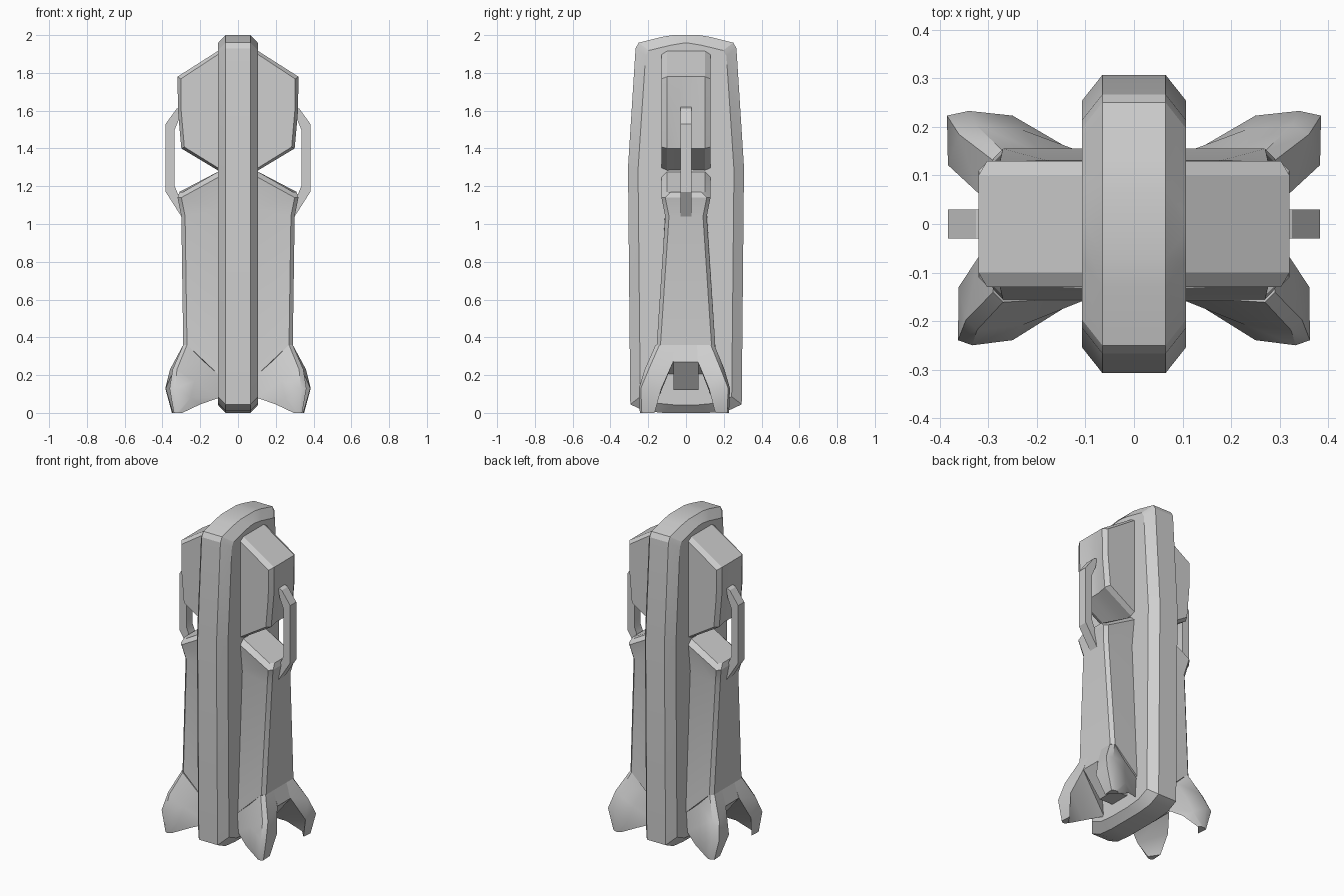
import bpy, bmesh, math

if "Cube" in bpy.data.objects:
    bpy.data.objects.remove(bpy.data.objects["Cube"], do_unlink=True)

grey = bpy.data.materials.new("plain grey")
grey.use_nodes = True
grey.diffuse_color = (0.62, 0.62, 0.62, 1)
grey.node_tree.nodes["Principled BSDF"].inputs["Base Color"].default_value = grey.diffuse_color


def loft(name, rings, mirror=True, angle=25):
    """Skin a list of equal-length point rings and cap both ends."""
    bm = bmesh.new()
    loops = [[bm.verts.new(point) for point in ring] for ring in rings]
    count = len(loops[0])
    for a, b in zip(loops, loops[1:]):
        for i in range(count):
            j = (i + 1) % count
            bm.faces.new((a[i], a[j], b[j], b[i]))
    bm.faces.new(loops[0][::-1])
    bm.faces.new(loops[-1])
    bmesh.ops.recalc_face_normals(bm, faces=bm.faces)
    mesh = bpy.data.meshes.new(name)
    bm.to_mesh(mesh)
    bm.free()
    mesh.materials.append(grey)
    ob = bpy.data.objects.new(name, mesh)
    bpy.context.collection.objects.link(ob)
    if mirror:
        ob.modifiers.new("Mirror", 'MIRROR')
    bpy.ops.object.select_all(action='DESELECT')
    ob.select_set(True)
    bpy.context.view_layer.objects.active = ob
    bpy.ops.object.shade_smooth_by_angle(angle=math.radians(angle))


def side_slices(slices):
    """Place front-view outlines at the given depths."""
    return [[(x, y, z) for x, z in outline] for y, outline in slices]


# Central slab: the rim outline is inset to make its chamfered sides
half = [(0.12, 0), (0.22, 0.01), (0.295, 0.045), (0.307, 1.3),
        (0.267, 1.93), (0.25, 1.96), (0.13, 1.99), (0.07, 2)]
rim = half + [(-y, z) for y, z in reversed(half)]
side = [(y - math.copysign(0.053, y), 1 + (z - 1) * 0.957) for y, z in rim]
slab_x, rim_x = 0.107, 0.065
loft("central_slab", [[(x, y, z) for y, z in outline] for x, outline in
                      ((-slab_x, side), (-rim_x, rim), (rim_x, rim), (slab_x, side))], mirror=False)

# Upper pods: chamfered front and back, shallow channel behind the handle
root = 0.1
pod = [(root, 1.92), (0.32, 1.78), (0.318, 1.6), (0.3, 1.4), (root, 1.28)]
chamfer = [(root + (x - root) * 0.92, 1.55 + (z - 1.55) * 0.95) for x, z in pod]
channel = [(x * 0.95 if z < 1.7 else x, z) for x, z in pod]
loft("upper_pod", side_slices([(-0.13, chamfer), (-0.1, pod), (-0.03, channel),
                               (0.03, channel), (0.1, pod), (0.13, chamfer)]))


# Side legs: tapered, bevelled corners, sloping shoulder with a chamfer
def leg_ring(width, outer_x, inner_z, outer_z):
    bevel = 0.02
    edge = [(root, width, inner_z), (outer_x - bevel, width, outer_z),
            (outer_x, width - bevel, outer_z)]
    return edge + [(x, -y, z) for x, y, z in reversed(edge)]


loft("side_leg", [leg_ring(0.1, 0.31, 1.28, 1.17), leg_ring(0.13, 0.32, 1.25, 1.14),
                  leg_ring(0.11, 0.3, 1.08, 1.04), leg_ring(0.155, 0.29, 0.2, 0.36)])

# Loop handles joining each pod to its leg
handle = [(0.3, 1.62), (0.325, 1.61), (0.383, 1.53), (0.383, 1.17), (0.3, 1.04),
          (0.28, 1.1), (0.31, 1.14), (0.335, 1.2), (0.335, 1.5), (0.31, 1.56)]
loft("side_handle", side_slices([(-0.03, handle), (0.03, handle)]))

# Flared claw feet: each ring runs from the slab, round the outside, to the gap
claw = [[(root, 0.15, 0.2), (0.19, 0.15, 0.28), (0.27, 0.155, 0.36), (0.29, 0.135, 0.36), (0.29, 0.06, 0.36)],
        [(root, 0.14, 0.08), (0.23, 0.2, 0.17), (0.325, 0.21, 0.23), (0.36, 0.19, 0.23), (0.32, 0.065, 0.27)],
        [(0.2, 0.2, 0.045), (0.25, 0.23, 0.08), (0.34, 0.24, 0.13), (0.385, 0.23, 0.13), (0.383, 0.125, 0.13)],
        [(0.295, 0.22, 0), (0.31, 0.235, 0), (0.33, 0.235, 0), (0.35, 0.225, 0), (0.345, 0.16, 0)]]
knee = 0.32
for name, depth, reach in (("rear_claw", 0.97, 1), ("front_claw", -1.04, 0.65)):
    loft(name, [[(min(x, knee) + max(x - knee, 0) * reach, y * depth, z) for x, y, z in ring]
                for ring in claw], angle=35)

# Core between the claws, sloping inward underneath
core = [(root, 0.36), (0.29, 0.36), (knee, 0.27), (0.2, 0.12), (root, 0.12)]
loft("foot_core", side_slices([(-0.065, core), (0.065, core)]))
